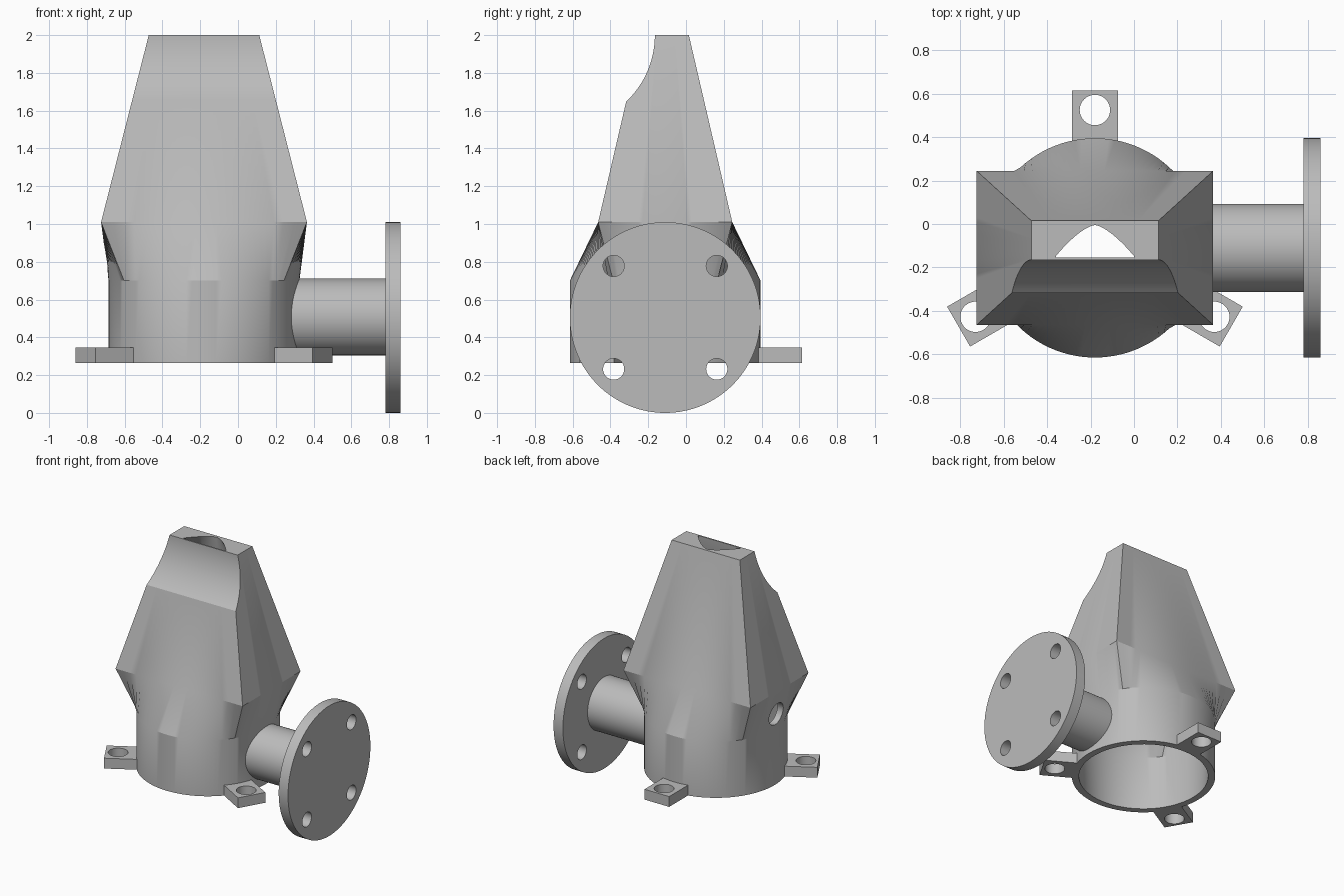
import bpy, bmesh, math
from mathutils import Matrix, Vector

if "Cube" in bpy.data.objects:
    bpy.data.objects.remove(bpy.data.objects["Cube"])

GREY = (0.5, 0.5, 0.5, 1)
mat = bpy.data.materials.new("plain grey")
mat.use_nodes = True
mat.diffuse_color = GREY
mat.node_tree.nodes["Principled BSDF"].inputs["Base Color"].default_value = GREY

CX, CY = -0.18, -0.11          # axis of the body
HX, HY = 0.545, 0.355          # half size of the widest rectangle
BASE = 0.265                   # underside of the body


def make_object(name, bm):
    bmesh.ops.recalc_face_normals(bm, faces=bm.faces)
    mesh = bpy.data.meshes.new(name)
    bm.to_mesh(mesh)
    bm.free()
    mesh.materials.append(mat)
    obj = bpy.data.objects.new(name, mesh)
    bpy.context.collection.objects.link(obj)
    return obj


def activate(obj):
    bpy.ops.object.select_all(action='DESELECT')
    obj.select_set(True)
    bpy.context.view_layer.objects.active = obj


def cut(obj, cutter):
    cutter.hide_render = True
    mod = obj.modifiers.new("cut", 'BOOLEAN')
    mod.operation = 'DIFFERENCE'
    mod.solver = 'EXACT'
    mod.object = cutter
    activate(obj)
    bpy.ops.object.modifier_apply(modifier=mod.name)
    bpy.data.objects.remove(cutter)


def finish(obj):
    activate(obj)
    bpy.ops.object.shade_smooth_by_angle(angle=math.radians(25))


def cylinder(name, radius, start, end, segments=96):
    a, b = Vector(start), Vector(end)
    turn = (b - a).to_track_quat('Z', 'Y').to_matrix().to_4x4()
    bm = bmesh.new()
    bmesh.ops.create_cone(bm, cap_ends=True, segments=segments, radius1=radius, radius2=radius,
                          depth=(b - a).length, matrix=Matrix.Translation((a + b) / 2) @ turn)
    return make_object(name, bm)


# Cross-sections: each maps an angle and a point of the unit square to x, y
def circle(r):
    return lambda a, u, v: (CX + r * math.cos(a), CY + r * math.sin(a))


def rectangle(hx, hy, cy=CY):
    return lambda a, u, v: (CX + hx * u, cy + hy * v)


def arch(a, u, v):
    return CX + 0.18 * u, -0.155 + 0.075 * (v + 1) * (1 - 0.95 * abs(u) ** 1.5)


corner = math.atan2(HY, HX)
ANGLES = []
for lo, hi in ((-corner, corner), (corner, math.pi - corner),
               (math.pi - corner, math.pi + corner), (math.pi + corner, 2 * math.pi - corner)):
    ANGLES += [lo + (hi - lo) * i / 32 for i in range(32)]


def loft(name, sections):
    bm = bmesh.new()
    rings = []
    for z, shape in sections:
        ring = []
        for a in ANGLES:
            c, s = math.cos(a), math.sin(a)
            k = max(abs(c) / HX, abs(s) / HY)
            ring.append(bm.verts.new((*shape(a, c / k / HX, s / k / HY), z)))
        rings.append(ring)
    n = len(ANGLES)
    for low, high in zip(rings, rings[1:]):
        for i in range(n):
            j = (i + 1) % n
            bm.faces.new((low[i], low[j], high[j], high[i]))
    bm.faces.new(rings[0][::-1])
    bm.faces.new(rings[-1])
    return make_object(name, bm)


# Body: round collar blending into a tapering rectangular hood
body = loft("hood_body", [
    (BASE, circle(0.505)), (0.70, circle(0.505)),
    (1.01, rectangle(HX, HY)), (2.0, rectangle(0.2925, 0.125))])

# Scooped front near the top
cut(body, cylinder("scoop_cutter", 0.485, (-1.2, -0.65, 2), (1.2, -0.65, 2), 192))

# Hollow inside ending in an arched outlet
cut(body, loft("cavity_cutter", [
    (0.2, circle(0.455)), (0.68, circle(0.455)),
    (1.01, rectangle(0.495, 0.31)), (1.64, rectangle(0.34, 0.15, -0.09)),
    (1.82, rectangle(0.27, 0.1, -0.075)), (2.0, arch), (2.05, arch)]))

# Round port in the right side
cut(body, cylinder("port_cutter", 0.085, (-1, CY, 0.82), (-0.5, CY, 0.82), 48))
finish(body)

# Side pipe and bolted flange
finish(cylinder("side_pipe", 0.203, (0.279, CY, 0.508), (0.79, CY, 0.508)))
flange = cylinder("pipe_flange", 0.505, (0.78, CY, 0.505), (0.86, CY, 0.505), 128)
for sy in (-1, 1):
    for sz in (-1, 1):
        y, z = CY + sy * 0.273, 0.505 + sz * 0.273
        cut(flange, cylinder("bolt_cutter", 0.056, (0.7, y, z), (0.95, y, z), 48))
finish(flange)

# Three mounting tabs around the collar
for name, degrees in (("back_tab", 90), ("right_tab", 210), ("left_tab", 330)):
    a = math.radians(degrees)
    place = Matrix.Translation((CX, CY, BASE + 0.04)) @ Matrix.Rotation(a, 4, 'Z')
    bm = bmesh.new()
    bmesh.ops.create_cube(bm, size=1, matrix=place @ Matrix.Translation((0.5975, 0, 0))
                          @ Matrix.Diagonal((0.255, 0.212, 0.08, 1)))
    tab = make_object(name, bm)
    x, y = CX + 0.635 * math.cos(a), CY + 0.635 * math.sin(a)
    cut(tab, cylinder("tab_hole_cutter", 0.07, (x, y, 0.1), (x, y, 0.5), 48))
    finish(tab)
